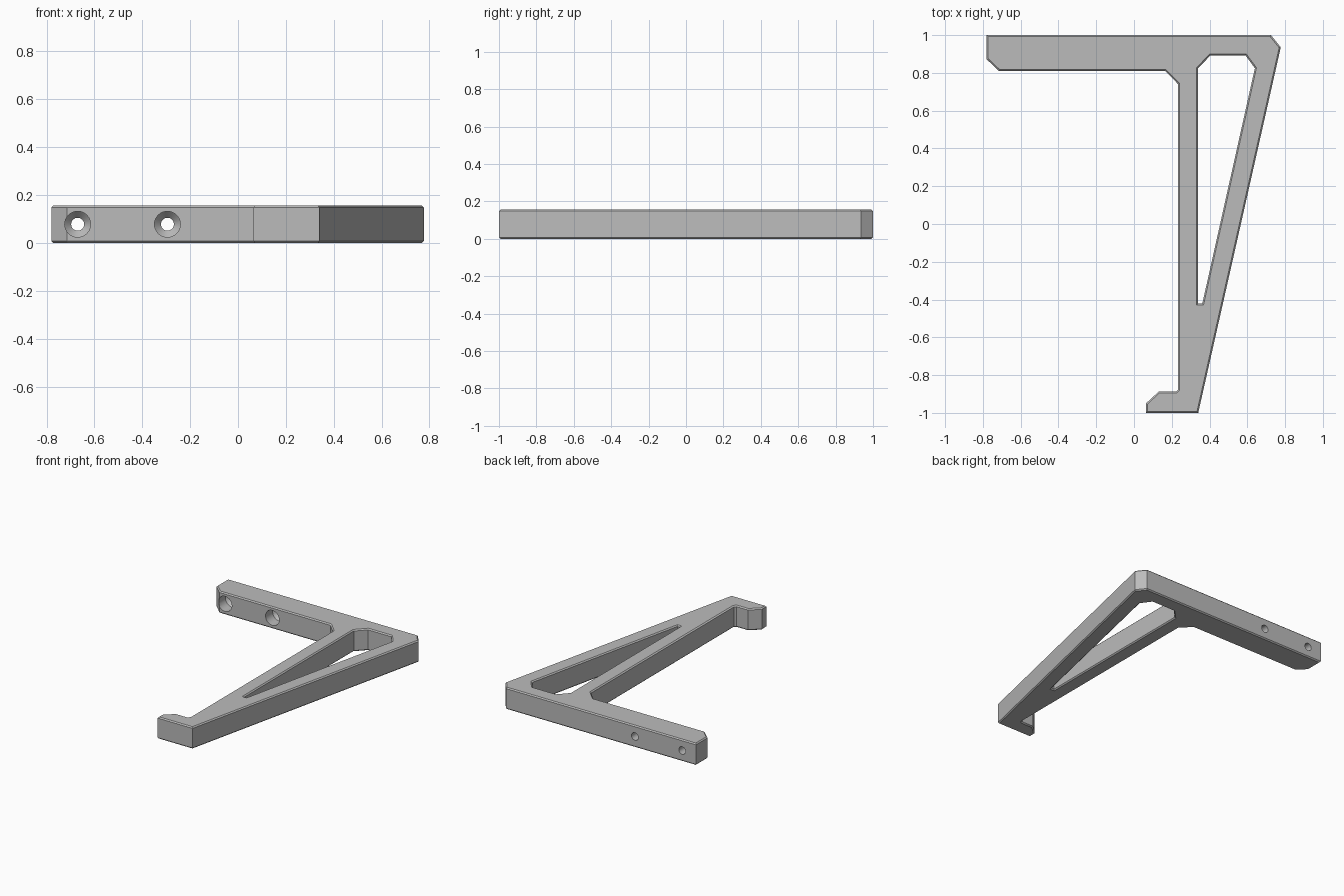
import bpy
import bmesh
from math import cos, sin, tau, radians
from mathutils import Vector

HEIGHT = 0.156
CHAMFER = 0.008

cube = bpy.data.objects.get("Cube")
if cube:
    bpy.data.objects.remove(cube, do_unlink=True)

grey = bpy.data.materials.new("plain grey")
grey.use_nodes = True
colour = (0.5, 0.5, 0.5, 1)
grey.diffuse_color = colour
grey.node_tree.nodes["Principled BSDF"].inputs["Base Color"].default_value = colour


def inset(points, distance):
    """Move every side of a counter-clockwise outline inwards, with mitred corners."""
    result = []
    for i, point in enumerate(points):
        p = Vector(point)
        before = (p - Vector(points[i - 1])).normalized()
        after = (Vector(points[(i + 1) % len(points)]) - p).normalized()
        n1 = Vector((-before.y, before.x))
        n2 = Vector((-after.y, after.x))
        result.append(p + (n1 + n2) * distance / (1 + n1.dot(n2)))
    return result


def loft(name, rings):
    """Closed solid through a stack of matching rings."""
    bm = bmesh.new()
    loops = [[bm.verts.new(p) for p in ring] for ring in rings]
    for low, high in zip(loops, loops[1:]):
        for i in range(len(low)):
            bm.faces.new((low[i - 1], low[i], high[i], high[i - 1]))
    bm.faces.new(loops[0])
    bm.faces.new(loops[-1])
    bmesh.ops.recalc_face_normals(bm, faces=bm.faces)
    mesh = bpy.data.meshes.new(name)
    bm.to_mesh(mesh)
    bm.free()
    mesh.materials.append(grey)
    obj = bpy.data.objects.new(name, mesh)
    bpy.context.collection.objects.link(obj)
    return obj


def plate(name, outline, levels):
    return loft(name, [[(p.x, p.y, z) for p in inset(outline, d)] for z, d in levels])


# Bracket body: wall arm, upright, brace and hooked foot
body_outline = [
    (0.34, -1), (0.777, 0.935), (0.725, 1), (-0.78, 1), (-0.78, 0.872),
    (-0.715, 0.81), (0.165, 0.81), (0.234, 0.74), (0.234, -0.875),
    (0.222, -0.888), (0.13, -0.888), (0.063, -0.95), (0.063, -1),
]
bracket = plate("bracket", body_outline, [
    (0, CHAMFER), (CHAMFER, 0), (HEIGHT - CHAMFER, 0), (HEIGHT, CHAMFER)])

# Opening between upright and brace, flared at both faces
opening_outline = [(0.34, -0.42), (0.362, -0.42), (0.64, 0.825),
                   (0.59, 0.893), (0.405, 0.893), (0.34, 0.825)]
cutters = [plate("opening_cutter", opening_outline, [
    (-CHAMFER, -2 * CHAMFER), (CHAMFER, 0),
    (HEIGHT - CHAMFER, 0), (HEIGHT + CHAMFER, -2 * CHAMFER)])]

# Screw holes: wide bore, cone seat, narrow shank
screw_profile = [(0.78, 0.054), (0.89, 0.054), (0.92, 0.027), (1.03, 0.027)]
SIDES = 32
for x in (-0.67, -0.295):
    cutters.append(loft("screw_hole_cutter", [
        [(x + r * cos(tau * i / SIDES), y, HEIGHT / 2 + r * sin(tau * i / SIDES))
         for i in range(SIDES)] for y, r in screw_profile]))

# Cut the openings, then remove the cutters
bpy.context.view_layer.objects.active = bracket
for cutter in cutters:
    cutter.hide_render = True
    cut = bracket.modifiers.new("cut", 'BOOLEAN')
    cut.operation = 'DIFFERENCE'
    cut.solver = 'EXACT'
    cut.object = cutter
    bpy.ops.object.modifier_apply(modifier=cut.name)
    bpy.data.objects.remove(cutter, do_unlink=True)

bpy.ops.object.select_all(action='DESELECT')
bracket.select_set(True)
bpy.ops.object.shade_smooth_by_angle(angle=radians(30))
